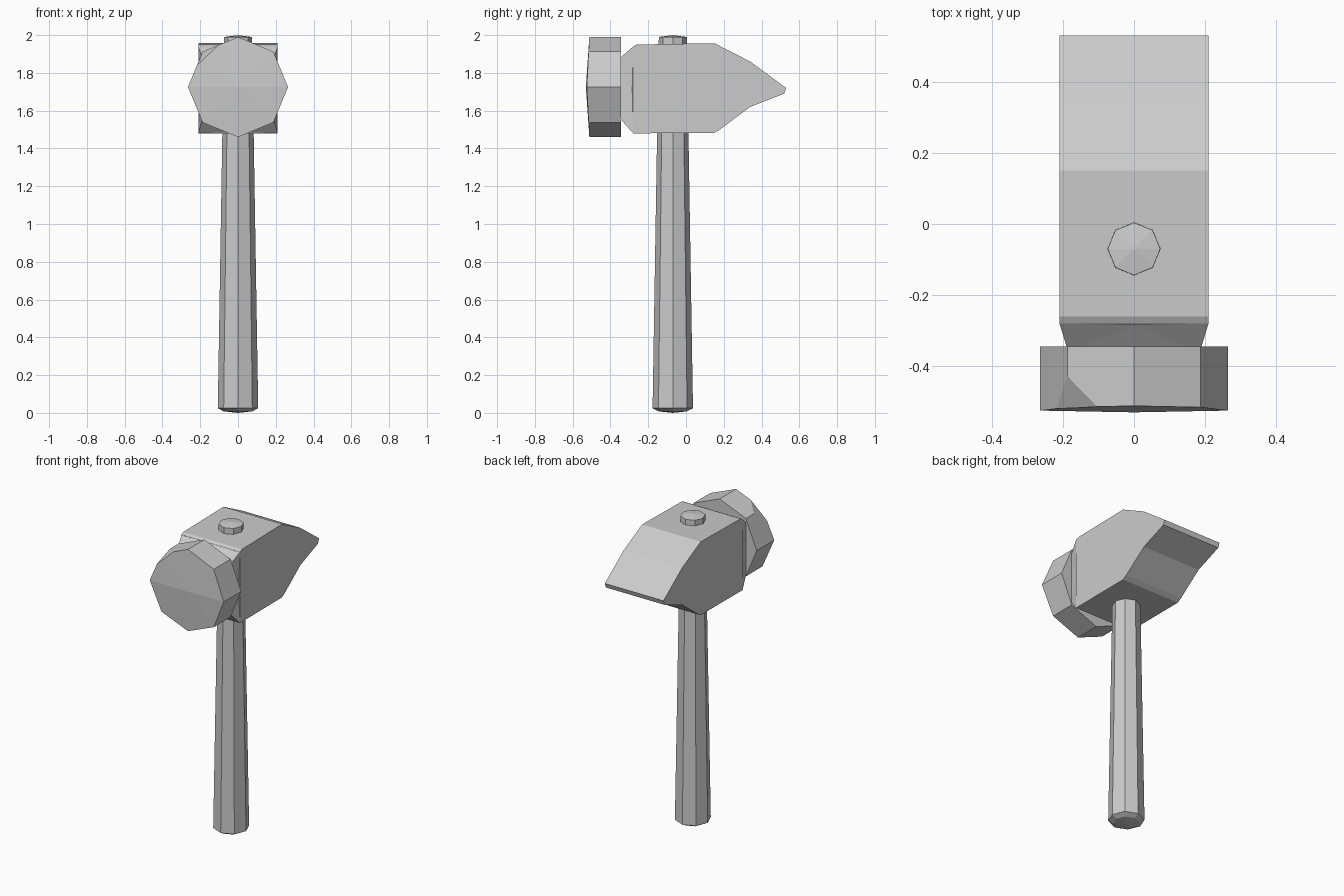
import bpy, bmesh, math
from mathutils import Vector

cube = bpy.data.objects.get("Cube")
if cube:
    bpy.data.objects.remove(cube, do_unlink=True)

grey = bpy.data.materials.new("plain grey")
grey.use_nodes = True
grey.diffuse_color = (0.6, 0.6, 0.6, 1)
grey.node_tree.nodes["Principled BSDF"].inputs["Base Color"].default_value = (0.6, 0.6, 0.6, 1)

MID_Z = 1.725      # height of the striking axis
HANDLE_Y = -0.07   # handle axis


def finish(name, bm):
    bmesh.ops.recalc_face_normals(bm, faces=bm.faces)
    mesh = bpy.data.meshes.new(name)
    bm.to_mesh(mesh)
    bm.free()
    mesh.materials.append(grey)
    obj = bpy.data.objects.new(name, mesh)
    bpy.context.collection.objects.link(obj)
    return obj


def ring(bm, radius, place):
    """Eight vertices round an axis, with corners on the axes."""
    steps = [math.tau * i / 8 for i in range(8)]
    return [bm.verts.new(place(radius * math.cos(a), radius * math.sin(a))) for a in steps]


def loft(bm, rings):
    for a, b in zip(rings, rings[1:]):
        for i in range(8):
            j = (i + 1) % 8
            bm.faces.new((a[i], a[j], b[j], b[i]))


# Head: wedge profile (y, z) extruded across the width
profile = [(-0.28, 1.48), (-0.28, 1.94), (-0.26, 1.95), (0.15, 1.957), (0.34, 1.86),
           (0.53, 1.72), (0.52, 1.69), (0.34, 1.62), (0.18, 1.5), (0.15, 1.482)]
bm = bmesh.new()
base = bm.faces.new([bm.verts.new((-0.21, y, z)) for y, z in profile])
side = bmesh.ops.extrude_face_region(bm, geom=[base])["geom"]
bmesh.ops.translate(bm, vec=(0.42, 0, 0), verts=[v for v in side if isinstance(v, bmesh.types.BMVert)])
finish("hammer_head", bm)

# Neck: faceted taper from the square head to the striking face
bm = bmesh.new()
signs = [(1, 1), (-1, 1), (-1, -1), (1, -1)]
corners = [bm.verts.new((0.21 * sx, -0.279, 1.71 + 0.23 * sz)) for sx, sz in signs]
inner = [bm.verts.new((0.185 * sx, -0.36, 1.72 + 0.15 * sz)) for sx, sz in signs]
for i in range(4):
    j = (i + 1) % 4
    mid = (corners[i].co + corners[j].co) / 2
    mid = bm.verts.new((mid.x * 0.96, -0.285, 1.71 + (mid.z - 1.71) * 0.96))
    bm.faces.new((corners[i], mid, inner[i]))
    bm.faces.new((mid, corners[j], inner[j]))
    bm.faces.new((mid, inner[j], inner[i]))
    bm.faces.new((corners[i], corners[j], mid))
bm.faces.new(inner)
bm.faces.new(corners)
finish("hammer_neck", bm)

# Striking face: octagonal disc, slightly domed, with one chipped corner
bm = bmesh.new()
back = ring(bm, 0.265, lambda x, z: (x, -0.345, MID_Z + z))
front = ring(bm, 0.265, lambda x, z: (x, -0.525 + 0.05 * abs(z), MID_Z + z))
loft(bm, [back, front])
bm.faces.new(back)
centre = bm.verts.new((0, -0.53, MID_Z))
for i in range(8):
    bm.faces.new((front[i], front[(i + 1) % 8], centre))
a, b, c = Vector((-0.187, -0.43, 1.912)), Vector((-0.10, -0.515, 1.95)), Vector((-0.217, -0.52, 1.84))
normal = (b - a).cross(c - a).normalized()
if normal.dot(centre.co - a) > 0:
    normal.negate()
cut = bmesh.ops.bisect_plane(bm, geom=bm.verts[:] + bm.edges[:] + bm.faces[:],
                             plane_co=a, plane_no=normal, clear_outer=True)
bmesh.ops.holes_fill(bm, edges=[e for e in bm.edges if e.is_boundary], sides=0)
finish("striking_face", bm)

# Handle: tapered octagon passing through the head to a small stub on top
bm = bmesh.new()
rings = [ring(bm, r, lambda x, y, z=z: (x, HANDLE_Y + y, z))
         for z, r in [(0.008, 0.075), (0.025, 0.107), (1.48, 0.083), (1.99, 0.074)]]
loft(bm, rings)
for end, z in ((rings[0], 0), (rings[-1], 2)):
    tip = bm.verts.new((0, HANDLE_Y, z))
    for i in range(8):
        bm.faces.new((end[i], end[(i + 1) % 8], tip))
finish("handle", bm)
